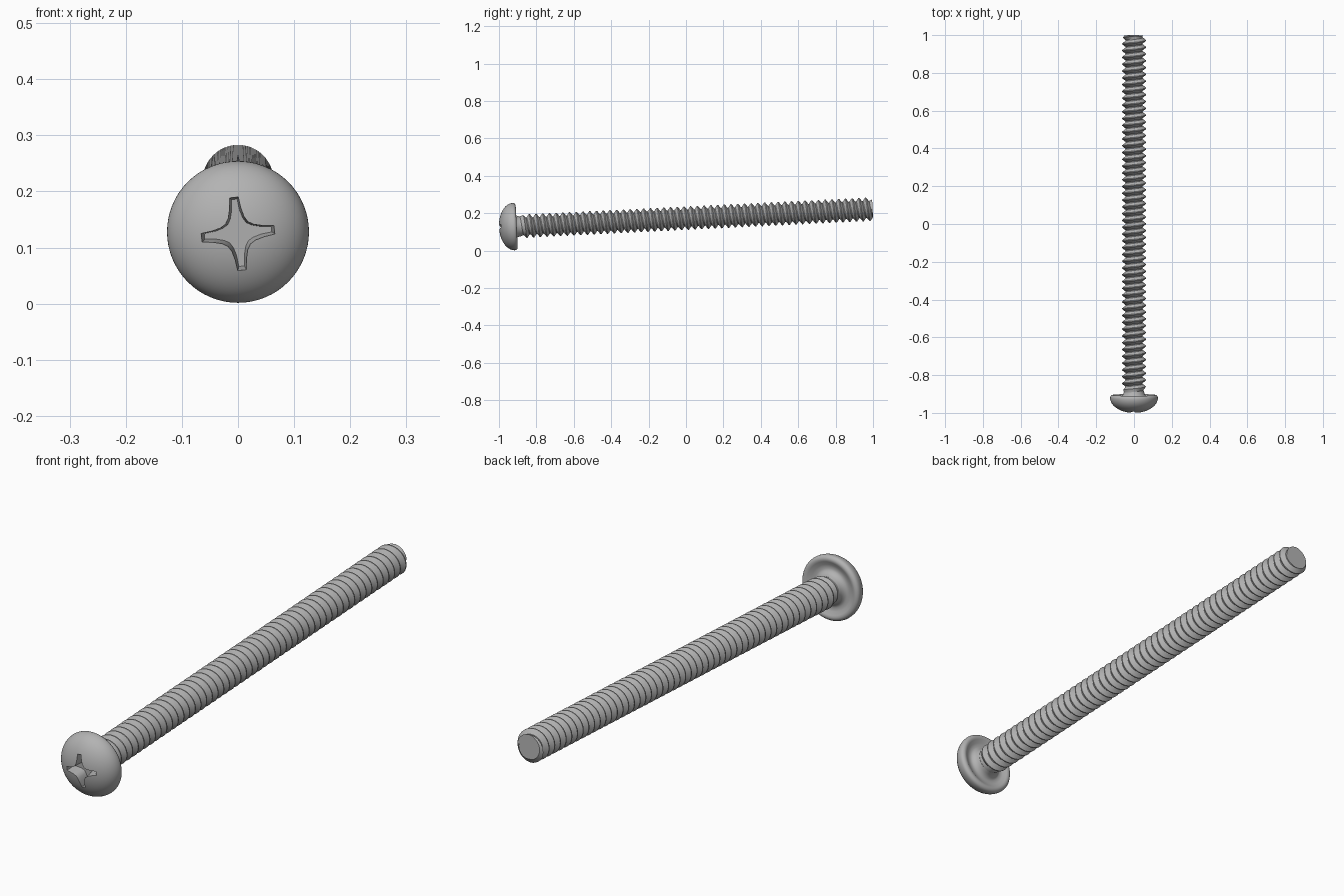
import bpy, bmesh, math
from mathutils import Matrix

if "Cube" in bpy.data.objects:
    bpy.data.objects.remove(bpy.data.objects["Cube"], do_unlink=True)

TILT = math.radians(2.8)
LENGTH = 2.0
PITCH = 0.036
CREST, ROOT, NECK = 0.063, 0.045, 0.053
SIDES = 64

# The screw is built along local z, head first, then laid down with a slight tilt
PLACE = Matrix.Translation((0, -1, 0.124)) @ Matrix.Rotation(TILT - math.pi / 2, 4, "X")

steel = bpy.data.materials.new("grey_steel")
steel.use_nodes = True
colour = (0.45, 0.45, 0.45, 1)
steel.diffuse_color = colour
bsdf = steel.node_tree.nodes["Principled BSDF"]
bsdf.inputs["Base Color"].default_value = colour
bsdf.inputs["Roughness"].default_value = 0.5


def finish(name, bm):
    bmesh.ops.recalc_face_normals(bm, faces=bm.faces)
    mesh = bpy.data.meshes.new(name)
    bm.to_mesh(mesh)
    bm.free()
    mesh.transform(PLACE)
    mesh.materials.append(steel)
    obj = bpy.data.objects.new(name, mesh)
    bpy.context.collection.objects.link(obj)
    return obj


def select_only(obj):
    bpy.ops.object.select_all(action="DESELECT")
    obj.select_set(True)
    bpy.context.view_layer.objects.active = obj


def skin(rings):
    """Closed solid bridging a list of equally long point rings."""
    bm = bmesh.new()
    loops = [[bm.verts.new(p) for p in ring] for ring in rings]
    n = len(loops[0])
    for a, b in zip(loops, loops[1:]):
        for i in range(n):
            j = (i + 1) % n
            bm.faces.new((a[i], a[j], b[j], b[i]))
    bm.faces.new(loops[0])
    bm.faces.new(loops[-1])
    return bm


def circle(r, z):
    angles = (2 * math.pi * i / SIDES for i in range(SIDES))
    return [(r * math.cos(a), r * math.sin(a), z) for a in angles]


def cross(inset, z):
    """Four-armed outline with curved inner corners."""
    half = 0.008 - 0.5 * inset
    arm = [(0.066 - inset, -half), (0.066 - inset, half),
           (0.046 - inset, half + 0.002), (0.030 - 0.7 * inset, 0.014 - 0.5 * inset),
           (0.020 - 0.6 * inset, 0.020 - 0.6 * inset),
           (0.014 - 0.5 * inset, 0.030 - 0.7 * inset), (half + 0.002, 0.046 - inset)]
    points = []
    for k in range(4):
        a = k * math.pi / 2 - math.radians(6.3)
        c, s = math.cos(a), math.sin(a)
        points += [(x * c - y * s, x * s + y * c, z) for x, y in arm]
    return points


# Head: elliptical dome, rounded rim, dished underside and fillet to the neck
RIM, DOME = 0.1265, 0.08
dome = [(RIM * math.sin(t), DOME * (1 - math.cos(t)))
        for t in (math.pi / 2 * k / 18 for k in range(1, 19))]
underside = [(0.1255, 0.086), (0.122, 0.091), (0.116, 0.0945), (0.110, 0.095),
             (0.103, 0.093), (0.090, 0.085), (0.075, 0.083), (0.067, 0.086),
             (0.060, 0.093), (0.056, 0.101), (NECK, 0.112)]
head = finish("head", skin([circle(r, z) for r, z in dome + underside]))

# Cross-shaped drive recess
cutter = finish("recess_cutter", skin([cross(0, -0.02), cross(0, 0.006), cross(0.006, 0.05)]))
cutter.hide_render = True
cut = head.modifiers.new("recess", "BOOLEAN")
cut.operation = "DIFFERENCE"
cut.solver = "EXACT"
cut.object = cutter
select_only(head)
bpy.ops.object.modifier_apply(modifier=cut.name)
bpy.data.objects.remove(cutter, do_unlink=True)

# Threaded shaft: helical skin, trimmed flat at both ends
START = 0.1
SEGS = 48
thread = [(0, CREST), (0.12, CREST), (0.5, ROOT), (0.62, ROOT)]
turns = int((LENGTH - START) / PITCH) + 4


def thread_point(row, i):
    turn, k = divmod(row, len(thread))
    frac, r = thread[k]
    z = START + PITCH * (turn - 2 + frac + i / SEGS)
    fade = min(1, max(0, (z - 0.112) / 0.03))
    r = NECK + (r - NECK) * fade                      # run-out at the neck
    r = min(r, 0.050 + max(0, LENGTH - z))            # chamfered tip
    a = 2 * math.pi * i / SEGS
    return (r * math.cos(a), r * math.sin(a), z)


bm = bmesh.new()
rows = turns * len(thread)
grid = [[bm.verts.new(thread_point(row, i)) for i in range(SEGS)] for row in range(rows)]
for row in range(rows - len(thread) - 1):
    for i in range(SEGS):
        wrap = i == SEGS - 1
        j, step = (0, len(thread)) if wrap else (i + 1, 0)
        bm.faces.new((grid[row][i], grid[row + step][j],
                      grid[row + step + 1][j], grid[row + 1][i]))
for height, normal in ((START, -1), (LENGTH, 1)):
    bmesh.ops.bisect_plane(bm, geom=bm.verts[:] + bm.edges[:] + bm.faces[:],
                           plane_co=(0, 0, height), plane_no=(0, 0, normal),
                           clear_outer=True)
loose = [v for v in bm.verts if not v.link_faces]
bmesh.ops.delete(bm, geom=loose, context="VERTS")
bmesh.ops.edgeloop_fill(bm, edges=[e for e in bm.edges if e.is_boundary])
shaft = finish("threaded_shaft", bm)

for obj in (head, shaft):
    select_only(obj)
    bpy.ops.object.shade_smooth_by_angle(angle=math.radians(30))
